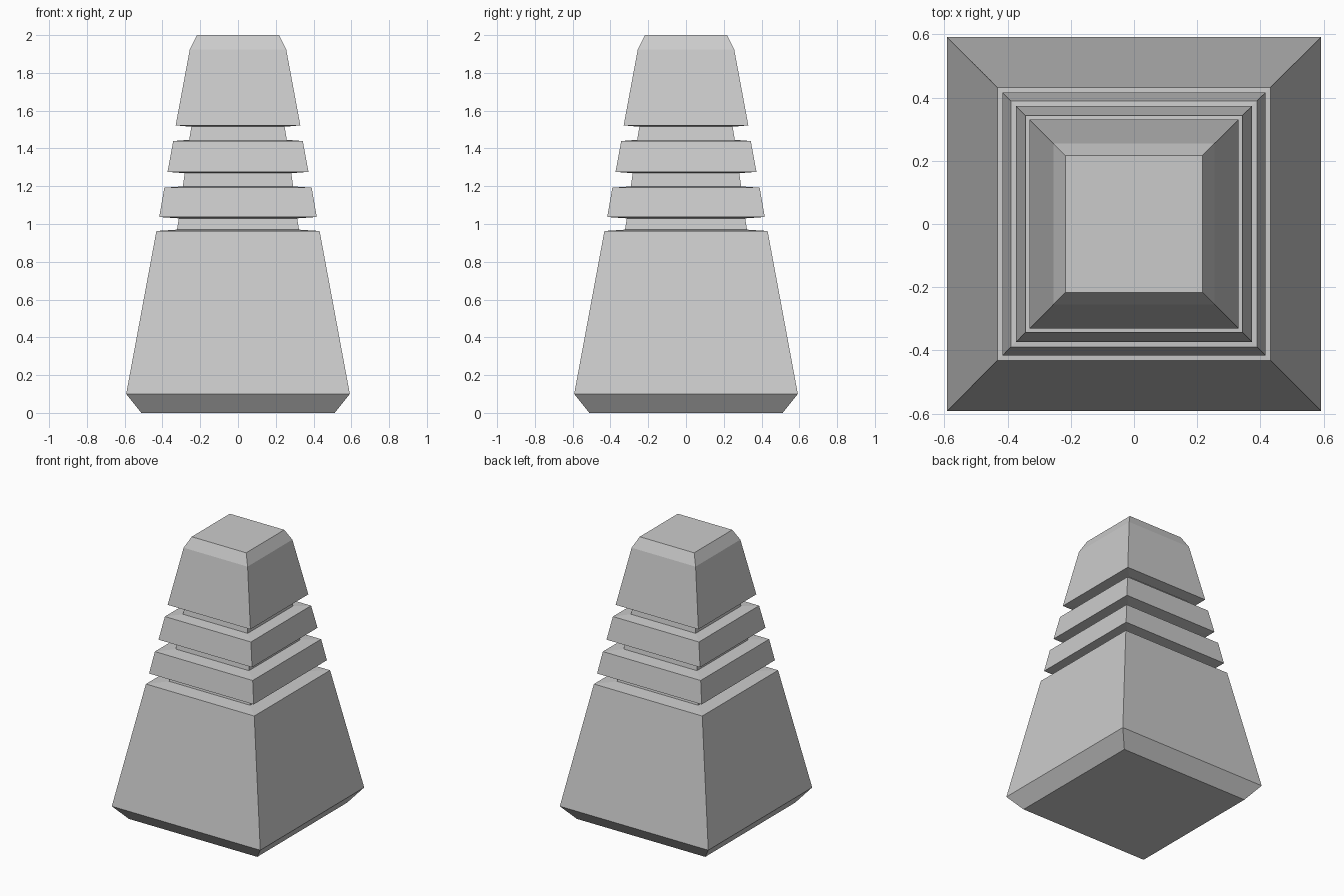
import bpy, bmesh

if "Cube" in bpy.data.objects:
    bpy.data.objects.remove(bpy.data.objects["Cube"])

# (half width, height) up the square profile, with three grooves
PROFILE = [
    (0.512, 0.0), (0.592, 0.10),      # bevelled foot
    (0.432, 0.963), (0.323, 0.97),    # main taper, first groove
    (0.313, 1.030), (0.417, 1.037),
    (0.390, 1.192), (0.292, 1.199),   # lower ring, second groove
    (0.282, 1.269), (0.373, 1.276),
    (0.343, 1.439), (0.258, 1.446),   # upper ring, third groove
    (0.247, 1.515), (0.330, 1.522),
    (0.255, 1.925), (0.217, 2.0),     # cap with bevelled top
]


def square_loft(name, profile):
    bm = bmesh.new()
    rings = [[bm.verts.new((sx * r, sy * r, z))
              for sx, sy in ((-1, -1), (1, -1), (1, 1), (-1, 1))]
             for r, z in profile]
    for a, b in zip(rings, rings[1:]):
        for i in range(4):
            j = (i + 1) % 4
            bm.faces.new((a[i], a[j], b[j], b[i]))
    bm.faces.new(rings[0][::-1])
    bm.faces.new(rings[-1])
    mesh = bpy.data.meshes.new(name)
    bm.to_mesh(mesh)
    bm.free()
    obj = bpy.data.objects.new(name, mesh)
    bpy.context.collection.objects.link(obj)
    return obj


# Grooved square bollard
square_loft("grooved_bollard", PROFILE)
